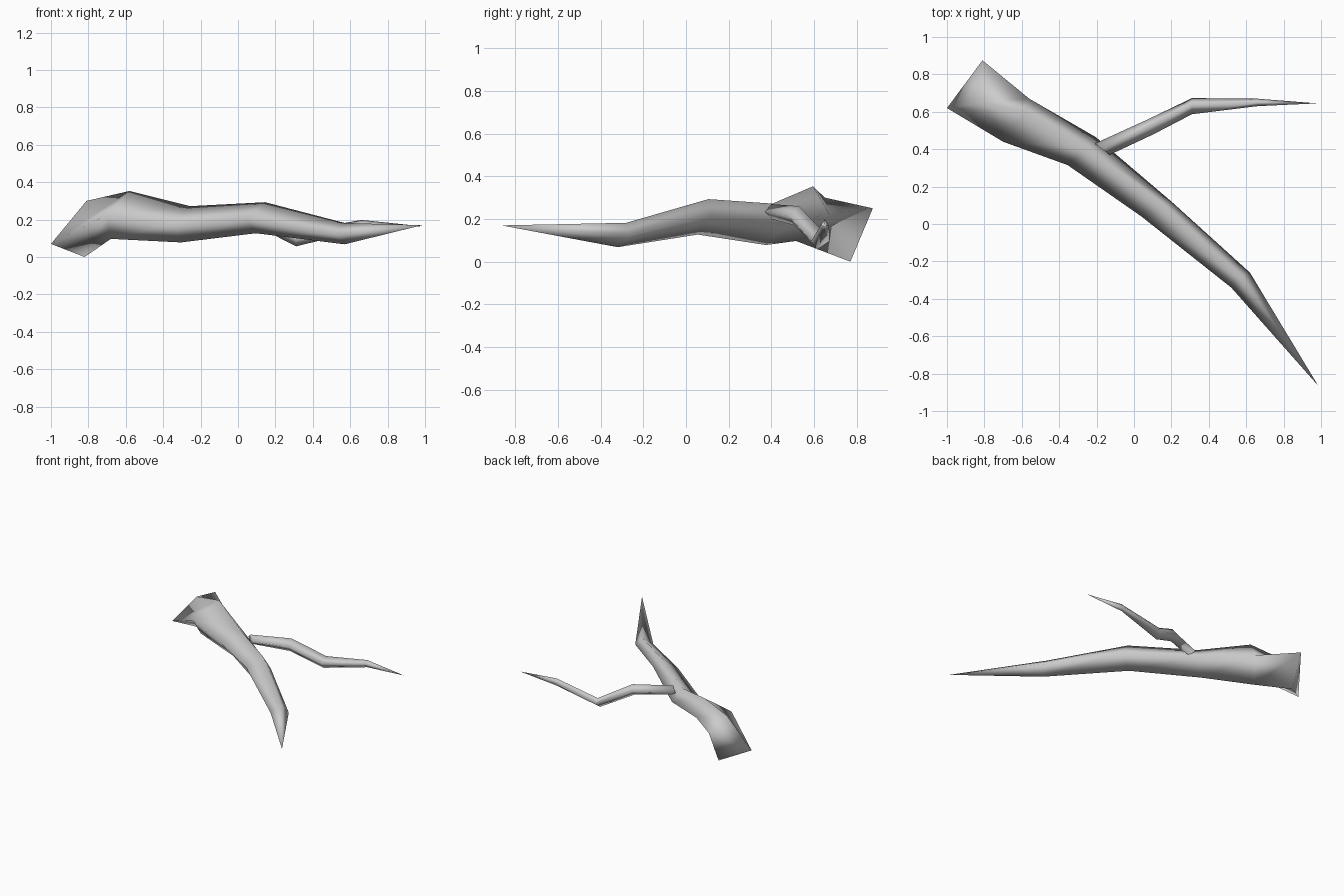
import bpy
import bmesh
from mathutils import Vector

cube = bpy.data.objects.get("Cube")
if cube:
    bpy.data.objects.remove(cube, do_unlink=True)

# Single plain grey wood
wood = bpy.data.materials.new("grey_wood")
wood.use_nodes = True
wood.diffuse_color = (0.6, 0.6, 0.6, 1)
wood.node_tree.nodes["Principled BSDF"].inputs["Base Color"].default_value = (0.6, 0.6, 0.6, 1)


def ring(centre, across, rise):
    """Four corners of a cross-section: front, top, back, bottom."""
    c, a, r = Vector(centre), Vector(across), Vector(rise)
    return [c - a, c + r, c + a, c - r]


def make_limb(name, rings, tip):
    """Skin four-sided cross-sections into a limb with a closed butt and pointed tip."""
    bm = bmesh.new()
    loops = [[bm.verts.new(p) for p in corners] for corners in rings]
    point = bm.verts.new(tip)
    front, top, back, bottom = loops[0]
    bm.faces.new((front, top, back))
    bm.faces.new((front, back, bottom))
    for i in range(4):
        j = (i + 1) % 4
        for near, far in zip(loops, loops[1:]):
            bm.faces.new((near[i], near[j], far[j], far[i]))
        bm.faces.new((loops[-1][i], loops[-1][j], point))
    bmesh.ops.recalc_face_normals(bm, faces=bm.faces[:])
    for face in bm.faces:
        face.smooth = True
    mesh = bpy.data.meshes.new(name)
    bm.to_mesh(mesh)
    bm.free()
    mesh.materials.append(wood)
    limb = bpy.data.objects.new(name, mesh)
    bpy.context.collection.objects.link(limb)
    return limb


# Thick bent branch, with a slanted broken butt
broken_end = [(-1, 0.62, 0.07), (-0.81, 0.65, 0.30), (-0.81, 0.875, 0.25), (-0.82, 0.77, 0)]
make_limb("main_branch", [
    broken_end,
    ring((-0.63, 0.555, 0.225), (0.07, 0.115, 0), (0.05, 0.04, 0.128)),
    ring((-0.28, 0.39, 0.175), (0.075, 0.075, 0), (0.025, 0.015, 0.097)),
    ring((0.12, 0.08, 0.21), (0.08, 0.04, 0), (0.025, 0.025, 0.083)),
    ring((0.57, -0.30, 0.125), (0.05, 0.04, 0), (0, 0.02, 0.057)),
], (0.985, -0.865, 0.17))

# Thin side twig growing out of the branch
make_limb("side_twig", [
    ring((-0.17, 0.40, 0.235), (-0.04, 0.03, 0), (0, 0, 0.035)),
    ring((0.09, 0.52, 0.215), (-0.015, 0.04, 0), (0, 0.01, 0.045)),
    ring((0.31, 0.63, 0.097), (0, 0.043, 0), (0, 0.015, 0.04)),
    ring((0.66, 0.65, 0.17), (0, 0.02, 0), (0, 0, 0.028)),
], (0.98, 0.645, 0.165))
